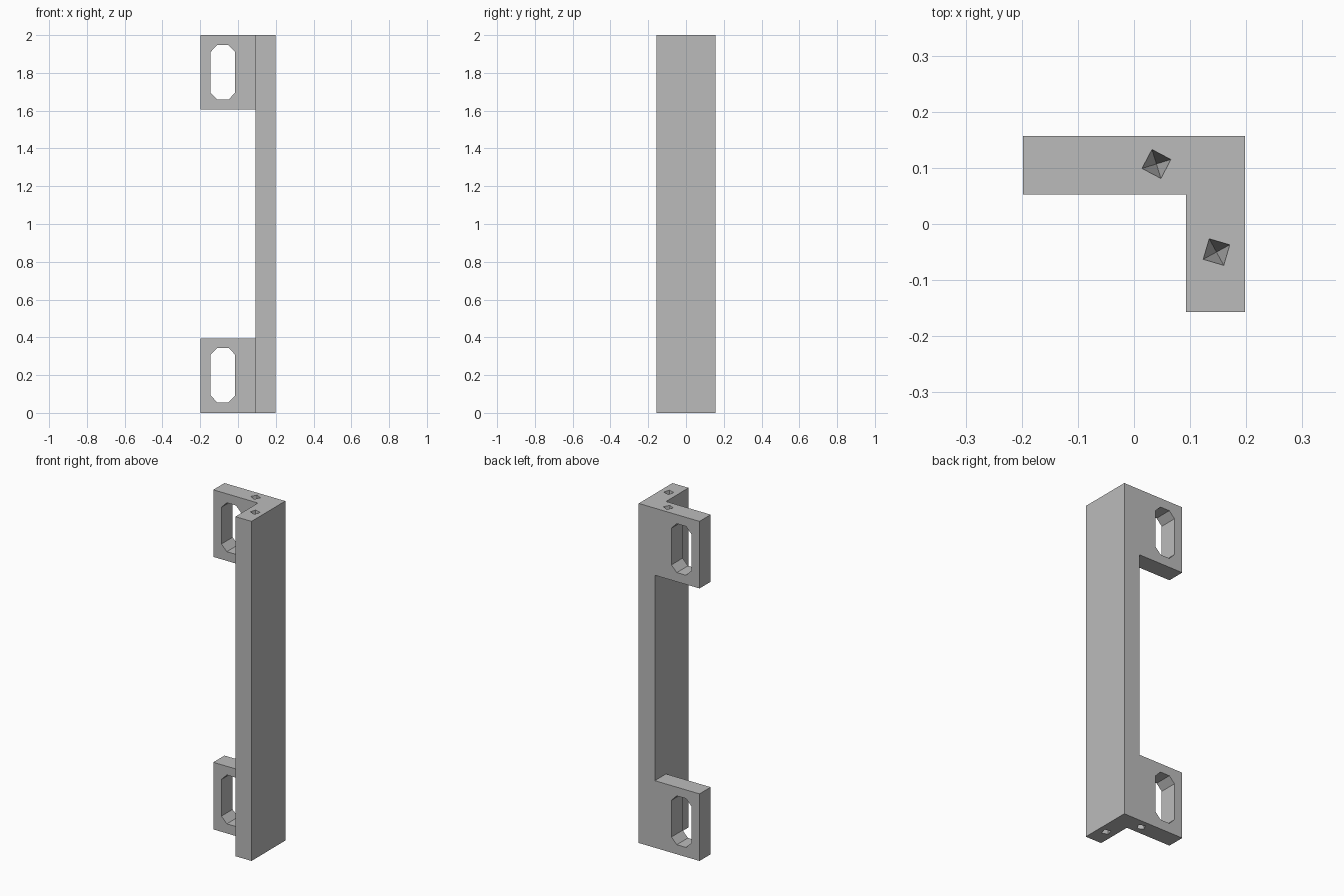
import bpy
import bmesh
from mathutils import Vector, Matrix

cube = bpy.data.objects.get("Cube")
if cube:
    bpy.data.objects.remove(cube, do_unlink=True)

# One flat grey
grey = bpy.data.materials.new("plain grey")
grey.use_nodes = True
COLOUR = (0.5, 0.5, 0.5, 1)
grey.diffuse_color = COLOUR
grey.node_tree.nodes["Principled BSDF"].inputs["Base Color"].default_value = COLOUR


def make_object(name, bm):
    bmesh.ops.recalc_face_normals(bm, faces=bm.faces[:])
    mesh = bpy.data.meshes.new(name)
    bm.to_mesh(mesh)
    bm.free()
    mesh.materials.append(grey)
    obj = bpy.data.objects.new(name, mesh)
    bpy.context.collection.objects.link(obj)
    return obj


def prism(name, points, direction):
    """Extrude a closed outline along a direction."""
    bm = bmesh.new()
    face = bm.faces.new([bm.verts.new(p) for p in points])
    result = bmesh.ops.extrude_face_region(bm, geom=[face])
    verts = [v for v in result["geom"] if isinstance(v, bmesh.types.BMVert)]
    bmesh.ops.translate(bm, verts=verts, vec=Vector(direction))
    return make_object(name, bm)


def drill(name, x, y, end, turn):
    """Four-sided pointed pit sunk into an end face."""
    bm = bmesh.new()
    depth, over, radius = 0.12, 0.02, 0.027
    bmesh.ops.create_cone(bm, cap_ends=True, segments=4, radius1=0,
                          radius2=radius * (1 + over / depth), depth=depth + over)
    bmesh.ops.remove_doubles(bm, verts=bm.verts[:], dist=0.0001)
    bmesh.ops.translate(bm, verts=bm.verts[:], vec=(0, 0, (over - depth) / 2))
    bmesh.ops.rotate(bm, verts=bm.verts[:], matrix=Matrix.Rotation(turn, 3, "Z"))
    if end == 0:
        bmesh.ops.scale(bm, verts=bm.verts[:], vec=(1, 1, -1))
    bmesh.ops.translate(bm, verts=bm.verts[:], vec=(x, y, end))
    return make_object(name, bm)


# L-shaped bar, full height
W, D, IX, IY = 0.198, 0.157, 0.093, 0.053
outline = [(-W, IY), (IX, IY), (IX, -D), (W, -D), (W, D), (-W, D)]
bracket = prism("angle_bracket", [(x, y, 0) for x, y in outline], (0, 0, 2))

# Gap between the two mounting tabs
gap = [(-0.3, 0, 0.395), (IX, 0, 0.395), (IX, 0, 1.605), (-0.3, 0, 1.605)]
cutters = [prism("gap_cutter", gap, (0, 0.3, 0))]

# Eight-sided slots through the tabs
half = [(-0.065, 0.108), (-0.03, 0.144), (0.03, 0.144), (0.065, 0.108)]
slot = half + [(-x, -z) for x, z in half]
for label, centre in (("lower", 0.2), ("upper", 1.803)):
    points = [(x - 0.08, 0, z + centre) for x, z in slot]
    cutters.append(prism(label + "_slot_cutter", points, (0, 0.3, 0)))

# Pits in both end faces
for label, end in (("bottom", 0), ("top", 2)):
    cutters.append(drill(label + "_tab_pit_cutter", 0.04, 0.107, end, 0.3))
    cutters.append(drill(label + "_flange_pit_cutter", 0.147, -0.05, end, 0.5))

for cutter in cutters:
    cutter.hide_render = True
    cutter.hide_set(True)
    cutter.display_type = "WIRE"
    cut = bracket.modifiers.new(cutter.name, "BOOLEAN")
    cut.operation = "DIFFERENCE"
    cut.solver = "EXACT"
    cut.object = cutter
